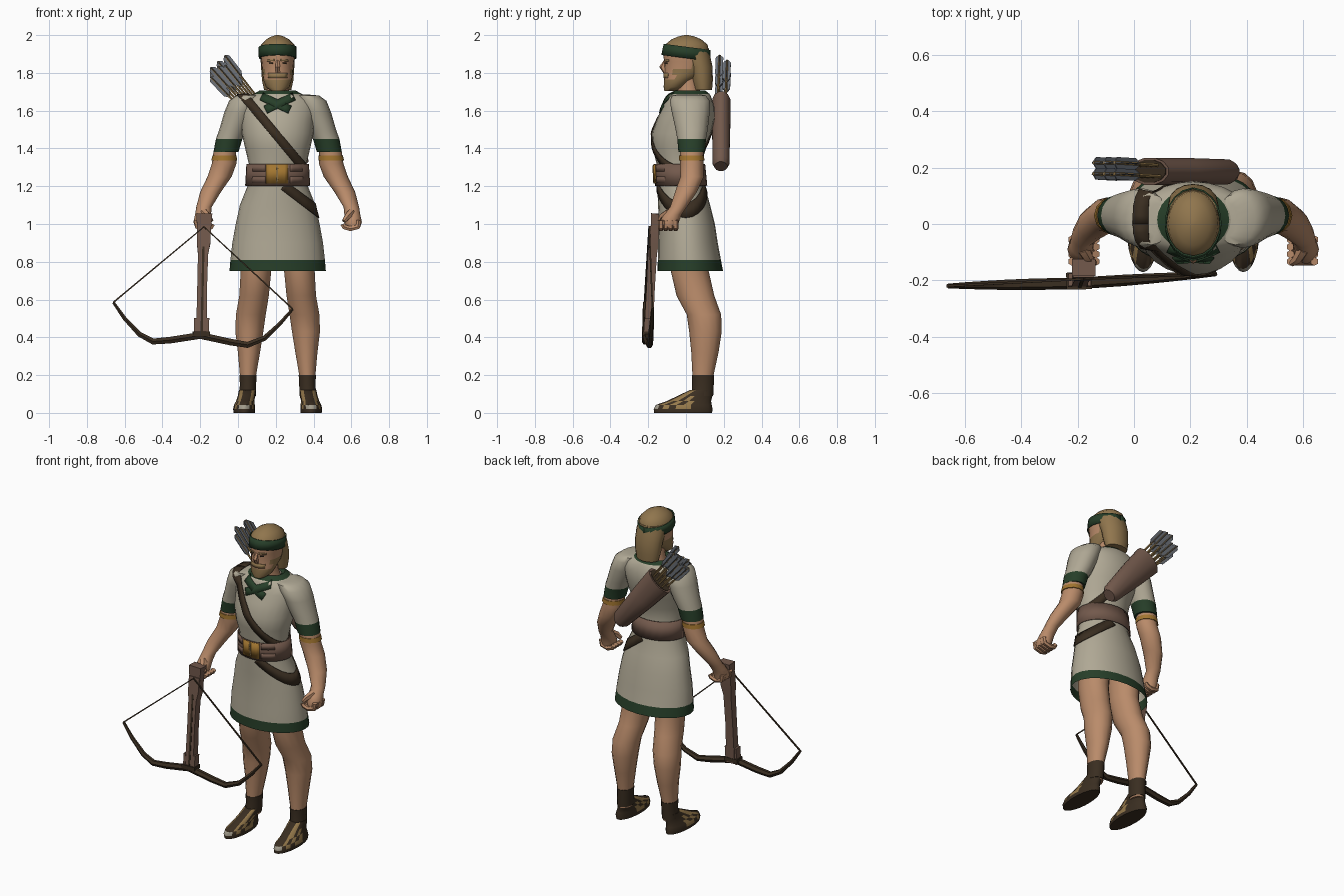
import bpy, bmesh, math
from mathutils import Vector as V
from mathutils.bvhtree import BVHTree

cube = bpy.data.objects.get("Cube")
if cube:
    bpy.data.objects.remove(cube)

CX = 0.21  # the body's middle; the crossbow reaches out to the right


def material(name, r, g, b):
    m = bpy.data.materials.new(name)
    m.use_nodes = True
    m.diffuse_color = (r, g, b, 1)
    bsdf = next(n for n in m.node_tree.nodes if n.type == 'BSDF_PRINCIPLED')
    bsdf.inputs["Base Color"].default_value = (r, g, b, 1)
    return m


SKIN = material("skin", .49, .26, .145)
HAIR = material("blond hair", .28, .18, .075)
LINEN = material("pale linen", .44, .40, .305)
GREEN = material("dark green trim", .02, .049, .022)
LEATHER = material("brown leather", .17, .1, .072)
DARK = material("dark leather", .042, .027, .015)
GOLD = material("gold", .36, .18, .03)
FEATHER = material("grey feather", .15, .165, .19)
TAN = material("tan strap", .30, .19, .07)
PALE = material("pale toe", .36, .33, .26)

made = []


def build(name, rings, mats, rule=None, caps=True):
    """Skin a list of point rings; rule picks the material from a face centre."""
    bm = bmesh.new()
    loops = [[bm.verts.new(p) for p in ring] for ring in rings]
    n = len(loops[0])
    for a, b in zip(loops, loops[1:]):
        for i in range(n):
            bm.faces.new((a[i], a[(i + 1) % n], b[(i + 1) % n], b[i]))
    if caps:
        bm.faces.new(loops[0])
        bm.faces.new(loops[-1])
    bmesh.ops.recalc_face_normals(bm, faces=bm.faces)
    if rule:
        for f in bm.faces:
            f.material_index = rule(f.calc_center_median())
    return finish(name, bm, mats)


def finish(name, bm, mats):
    me = bpy.data.meshes.new(name)
    bm.to_mesh(me)
    bm.free()
    for m in mats:
        me.materials.append(m)
    ob = bpy.data.objects.new(name, me)
    bpy.context.collection.objects.link(ob)
    made.append(ob)
    return ob


def loft(name, secs, mats, rule=None, n=16, side=1, caps=True):
    """Level elliptical rings: (x from body middle, y, z, x radius, y radius)."""
    turn = [2 * math.pi * i / n for i in range(n)]
    rings = [[(CX + side * x + rx * math.sin(a), y - ry * math.cos(a), z) for a in turn]
             for x, y, z, rx, ry in secs]
    return build(name, rings, mats, rule, caps)


def tube(name, pts, radii, mat, n=6):
    """Rings square to a path; a radius may be a (width, depth) pair."""
    pts = [V(p) for p in pts]
    rings = []
    for i, p in enumerate(pts):
        t = (pts[min(i + 1, len(pts) - 1)] - pts[max(i - 1, 0)]).normalized()
        u = t.cross(V((0, 1, 0))).normalized()
        v = u.cross(t)
        r = radii[i] if isinstance(radii, list) else radii
        a, b = r if isinstance(r, tuple) else (r, r)
        k = 1 / math.cos(math.pi / n)
        ang = [math.pi * (2 * j + 1) / n for j in range(n)]
        rings.append([p + u * a * k * math.cos(w) + v * b * k * math.sin(w) for w in ang])
    return build(name, rings, [mat])


def tree_of(*obs):
    verts, polys = [], []
    for o in obs:
        base = len(verts)
        verts += [v.co.copy() for v in o.data.vertices]
        polys += [[base + i for i in p.vertices] for p in o.data.polygons]
    return BVHTree.FromPolygons(verts, polys)


def strip(name, tree, rails, mat, lift):
    """Lay a ribbon on a surface by casting both of its edges onto it."""
    bm = bmesh.new()
    last = None
    for a, b, d in rails:
        hits = [tree.ray_cast(p, d)[0] for p in (a, b)]
        pair = [bm.verts.new(h - d * lift) for h in hits] if all(hits) else None
        if last and pair:
            bm.faces.new((last[0], last[1], pair[1], pair[0]))
        last = pair
    ob = finish(name, bm, [mat])
    mod = ob.modifiers.new("thickness", 'SOLIDIFY')
    mod.thickness, mod.offset = 0.006, 0


def wrap(name, tree, centre, along, width, mat, lift=.005, arc=180, steps=40):
    """Ribbon round a body, in the plane holding `along` and its partner axis."""
    u = V(along).normalized()
    w = V((0, 1, 0)) if abs(u.y) < .01 else V((1, 0, 0))
    nrm = u.cross(w) * width / 2
    rails = []
    for i in range(steps + 1):
        a = math.radians(arc * (2 * i / steps - 1))
        d = u * math.cos(a) + w * math.sin(a)
        c = V(centre) + d * .7
        rails.append((c - nrm, c + nrm, -d))
    strip(name, tree, rails, mat, lift)


def drape(name, tree, start, end, width, mat, lift=.005, steps=6):
    """Straight ribbon cast from the front; start and end are (x, z)."""
    p, q = V((CX + start[0], -1, start[1])), V((CX + end[0], -1, end[1]))
    d = V((0, 1, 0))
    nrm = (q - p).normalized().cross(d) * width / 2
    pts = [p.lerp(q, i / steps) for i in range(steps + 1)]
    strip(name, tree, [(c - nrm, c + nrm, d) for c in pts], mat, lift)


# Tunic with green hem and collar
tunic = loft("tunic", [
    (0, .022, .75, .255, .174), (0, .018, .81, .25, .167), (0, .01, .9, .24, .158),
    (0, .005, 1.0, .222, .148), (0, -.01, 1.1, .2, .138), (0, -.026, 1.2, .16, .126),
    (0, -.034, 1.32, .153, .122), (0, -.038, 1.4, .172, .138), (0, -.024, 1.48, .19, .157),
    (0, .0, 1.56, .198, .152), (0, .012, 1.62, .21, .138), (0, .015, 1.655, .2, .125),
    (0, .015, 1.675, .165, .117), (0, .015, 1.688, .128, .11), (0, .022, 1.707, .095, .08),
    (0, .025, 1.69, .07, .06)],
    [LINEN, GREEN], lambda c: int(c.z < .81 or c.z > 1.683), n=24, caps=False)

sleeves = []
for side, label in ((1, "left"), (-1, "right")):
    sleeves.append(loft(label + "_sleeve", [
        (.125, .015, 1.686, .03, .06), (.15, .016, 1.68, .07, .09), (.176, .02, 1.652, .082, .106),
        (.2, .025, 1.59, .083, .1), (.234, .03, 1.5, .075, .085), (.257, .03, 1.45, .07, .076),
        (.274, .03, 1.38, .066, .07)], [LINEN, GREEN], lambda c: int(c.z < 1.45), side=side))

    # Arm, armlet and curled hand
    loft(label + "_arm", [
        (.265, .03, 1.45, .056, .06), (.28, .03, 1.38, .06, .062), (.283, .03, 1.32, .065, .062),
        (.308, .032, 1.25, .064, .062), (.355, 0, 1.17, .055, .058), (.39, -.04, 1.09, .041, .044),
        (.395, -.07, 1.05, .042, .047), (.40, -.09, 1.01, .046, .052), (.40, -.09, .98, .036, .045)],
        [SKIN], side=side, n=12)
    loft(label + "_armlet", [(.281, .03, 1.363, .064, .066), (.284, .03, 1.336, .068, .067)],
         [GOLD], side=side, n=12)

    def at(x, y, z):
        return (CX + side * x, y, z)
    for i in range(4):
        y = -.055 - .026 * i
        tube(f"{label}_finger_{i + 1}", [at(.43, y, 1.02), at(.425, y, .985), at(.385, y, .975),
             at(.352, y, .985), at(.345, y, 1.0)], .013, SKIN)
    tube(label + "_thumb", [at(.39, -.09, 1.06), at(.37, -.125, 1.04), at(.35, -.14, 1.015)],
         [.02, .016, .01], SKIN)

    # Leg, boot cuff and sandal
    loft(label + "_leg", [
        (.11, .02, .92, .09, .105), (.115, .02, .75, .083, .1), (.125, .05, .62, .08, .1),
        (.142, .095, .52, .081, .091), (.15, .103, .43, .076, .086), (.152, .1, .32, .06, .072),
        (.157, .09, .2, .044, .056), (.158, .088, .08, .04, .05)], [SKIN], side=side, n=14)
    loft(label + "_boot_cuff", [
        (.157, .09, .2, .047, .059), (.157, .09, .15, .044, .057), (.16, .086, .09, .046, .058)],
        [DARK], side=side, n=14)

    def sandal(c):
        if c.z < .015 or c.y > .02:
            return 0
        return 2 if c.y < -.135 and c.z > .02 else int(math.sin(c.y * 110) > -.1)
    loft(label + "_sandal", [
        (.177, -.015, 0, .056, .153), (.178, -.015, .02, .058, .156), (.176, -.012, .042, .055, .148),
        (.172, .015, .062, .048, .118), (.165, .048, .09, .046, .092), (.16, .083, .122, .045, .06)],
        [DARK, TAN, PALE], sandal, side=side, n=24)

# Straps, belt and buckle laid on the tunic
cloth = tree_of(tunic, *sleeves)
wrap("baldric", cloth, (CX, 0, 1.463), (1, 0, -1.2), .046, DARK, steps=60)
wrap("hip_strap", cloth, (.26, 0, 1.19), (1, 0, -.75), .05, DARK, arc=98)
wrap("belt", cloth, (CX, -.03, 1.26), (1, 0, 0), .115, LEATHER, lift=.01)
drape("buckle", cloth, (-.06, 1.265), (.055, 1.265), .1, GOLD, lift=.016)
drape("buckle_bar", cloth, (-.002, 1.22), (-.002, 1.31), .01, TAN, lift=.019)
for s in (-1, 1):
    for z in (1.235, 1.295):
        drape("belt_strap", cloth, (s * .065, z), (s * .14, z), .035, LEATHER, lift=.015)
    drape("collar_cross", cloth, (-s * .085, 1.675), (s * .065, 1.605), .042, GREEN)

# Neck, head and hair
loft("neck", [(0, .02, 1.66, .075, .065), (0, .01, 1.72, .055, .06), (0, 0, 1.8, .055, .06)], [SKIN])


def head_paint(c):
    jaw = c.z < 1.765 or (c.z < 1.82 and c.y > -.06)
    return int(c.z > 1.91 or c.y > .02 or jaw)


head = loft("head", [
    (0, -.08, 1.705, .035, .035), (0, -.062, 1.725, .062, .056), (0, -.037, 1.765, .076, .08),
    (0, -.015, 1.79, .08, .1), (0, -.005, 1.82, .083, .11), (0, 0, 1.86, .087, .116),
    (0, 0, 1.91, .094, .122), (0, .002, 1.95, .088, .112), (0, .002, 1.978, .06, .078),
    (0, .002, 1.993, .032, .042), (0, .002, 2.0, .008, .01)],
    [SKIN, HAIR], head_paint, n=20)
loft("long_hair", [(0, .09, 1.71, .072, .048), (0, .085, 1.76, .083, .057), (0, .075, 1.83, .088, .066),
     (0, .055, 1.88, .091, .075), (0, .03, 1.93, .088, .09)], [HAIR])
skull = tree_of(head)
wrap("headband", skull, (CX, 0, 1.908), (0, -1, .13), .06, GREEN, lift=.008, steps=20)
tube("nose", [(CX, -.105, 1.875), (CX, -.122, 1.83), (CX, -.112, 1.8)],
     [(.007, .005), (.013, .017), (.014, .006)], SKIN)
drape("moustache", skull, (-.05, 1.785), (.05, 1.785), .026, HAIR, lift=.001)
for s in (-1, 1):
    drape("eye", skull, (s * .024, 1.85), (s * .044, 1.85), .008, DARK, lift=-.001)
    drape("brow", skull, (s * .016, 1.868), (s * .055, 1.865), .009, HAIR, lift=.001)

# Quiver across the back, with arrows fanned out of its mouth
mouth, foot = V((.055, .187, 1.645)), V((.345, .185, 1.305))
axis = (mouth - foot).normalized()
across = V((-axis.z, 0, axis.x)).normalized()
tube("quiver", [foot, foot.lerp(mouth, .06), foot.lerp(mouth, .6), mouth],
     [(.038, .034), (.054, .044), (.076, .048), (.088, .048)], LEATHER, n=12)
tube("quiver_mouth", [mouth, mouth + axis * .003], (.076, .04), DARK, n=12)
for i in range(9):
    spread, row = (i - 4) / 4, (i % 2 - .5) * .04
    base = mouth + across * spread * .05 + V((0, row, 0)) - axis * .05
    tip = mouth + across * spread * .065 + V((0, row + .01, 0)) + axis * (.27 - .02 * (i % 3))
    d = (tip - base).normalized()
    tube("arrow_shaft", [base, tip], .005, TAN, n=5)
    for r in ((.02, .002), (.002, .02)):
        tube("arrow_feather", [tip - d * .15, tip - d * .12, tip - d * .015, tip],
             [(.002, .002), r, r, (.003, .003)], FEATHER, n=4)

# Crossbow held head down in the right hand
tube("crossbow_stock", [(-.18, -.165, .99), (-.182, -.17, .9), (-.185, -.178, .84), (-.19, -.187, .66),
     (-.193, -.2, .4)], [(.037, .024), (.036, .026), (.027, .024), (.026, .022), (.029, .024)], LEATHER, n=4)
tube("crossbow_butt", [(-.178, -.155, 1.055), (-.18, -.158, .97)], [(.042, .03), (.037, .026)], LEATHER, n=4)
tube("crossbow_groove", [(-.183, -.197, .88), (-.193, -.224, .4)], (.006, .003), DARK, n=4)
for x in (-.228, -.162):
    tube("bow_clamp", [(x + .003, -.198, .5), (x, -.204, .395)], (.007, .022), LEATHER, n=4)
tube("bow_brace", [(-.24, -.203, .42), (-.15, -.201, .42)], (.012, .03), DARK, n=4)

outline = [(-.66, .585), (-.6, .5), (-.52, .415), (-.45, .378), (-.36, .385), (-.2, .41),
           (-.04, .375), (.05, .36), (.14, .395), (.22, .47), (.29, .55)]
limb = [(x, -.19 + .045 * x - .012 * (1 - abs(x + .185) / .48), z) for x, z in outline]
tube("bow_limb", limb, [.007 + .011 * math.sin(math.pi * i / 10) for i in range(11)], DARK, n=6)
tube("bowstring", [limb[0], (-.18, -.195, .985), limb[-1]], .004, DARK, n=4)

# Smooth shading with crisp edges kept
bpy.ops.object.select_all(action='DESELECT')
for ob in made:
    ob.select_set(True)
bpy.context.view_layer.objects.active = made[0]
bpy.ops.object.shade_smooth_by_angle(angle=math.radians(45))
